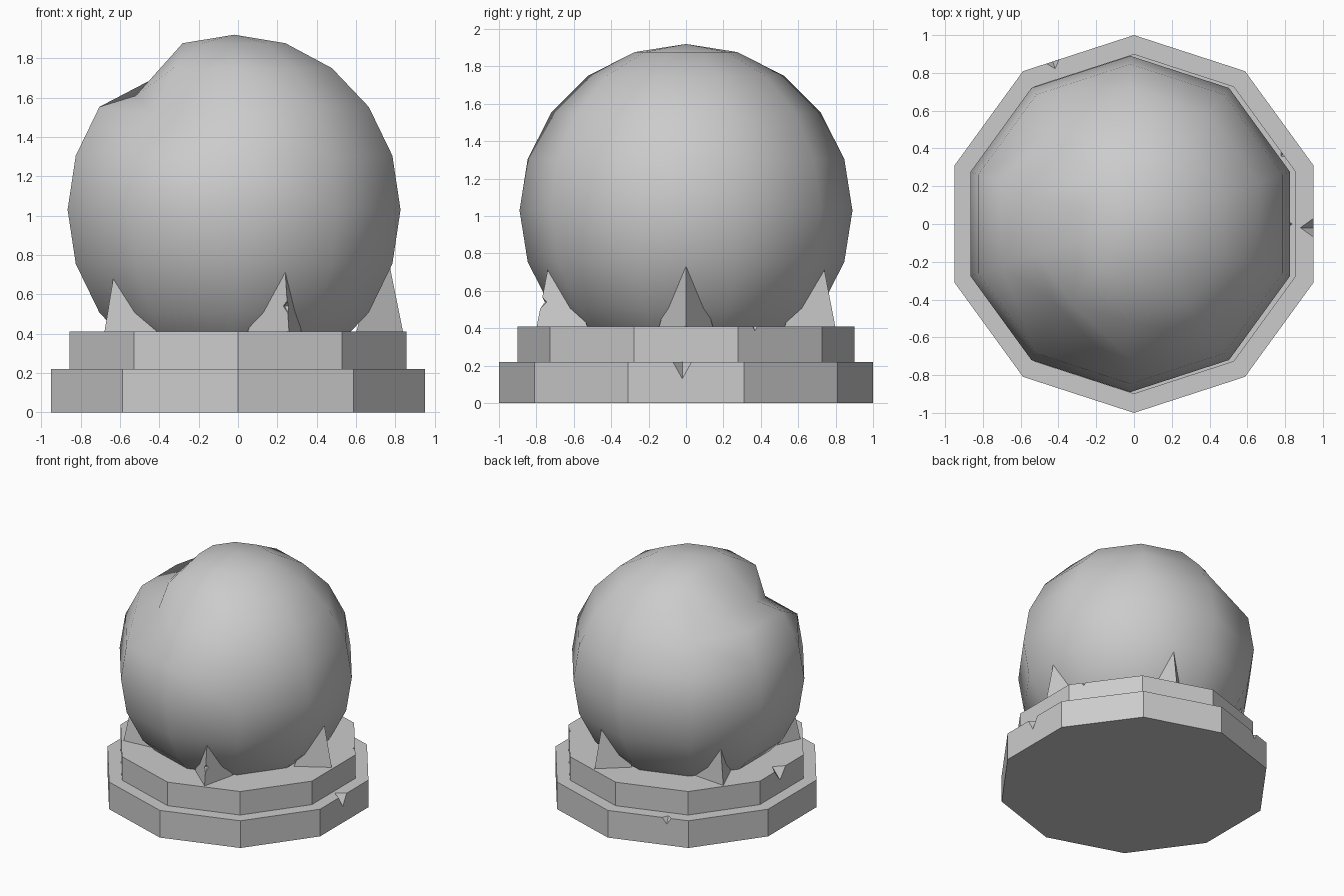
import bpy, bmesh, math
from mathutils import Matrix, Vector

if "Cube" in bpy.data.objects:
    bpy.data.objects.remove(bpy.data.objects["Cube"])


def make(name, bm):
    bmesh.ops.recalc_face_normals(bm, faces=bm.faces)
    me = bpy.data.meshes.new(name)
    bm.to_mesh(me)
    bm.free()
    ob = bpy.data.objects.new(name, me)
    bpy.context.collection.objects.link(ob)
    return ob


def align_to_y(bm):
    # turn the part so one corner points along +y
    v = max(bm.verts, key=lambda p: p.co.xy.length)
    turn = math.pi / 2 - math.atan2(v.co.y, v.co.x)
    bmesh.ops.rotate(bm, verts=bm.verts, matrix=Matrix.Rotation(turn, 3, 'Z'))


def tier(name, r, z0, z1):
    bm = bmesh.new()
    bmesh.ops.create_cone(bm, cap_ends=True, segments=10, radius1=r, radius2=r, depth=z1 - z0)
    align_to_y(bm)
    bmesh.ops.translate(bm, verts=bm.verts, vec=(0, 0, (z0 + z1) / 2))
    return make(name, bm)


def chip(ob, x, y, z, ang, inward, half, down):
    # knock a pointed notch out of an edge with an octahedral cutter
    bm = bmesh.new()
    ring = [bm.verts.new(p) for p in ((inward, 0, 0), (0, half, 0), (-inward, 0, 0), (0, -half, 0))]
    for s in (1, -1):
        tip = bm.verts.new((0, 0, s * down))
        for i in range(4):
            bm.faces.new((ring[i], ring[(i + 1) % 4], tip))
    bm.transform(Matrix.Translation((x, y, z)) @ Matrix.Rotation(math.radians(ang), 4, 'Z'))
    cutter = make("chip_cutter", bm)
    cutter.hide_render = True
    mod = ob.modifiers.new("chip", 'BOOLEAN')
    mod.operation = 'DIFFERENCE'
    mod.solver = 'EXACT'
    mod.object = cutter
    bpy.context.view_layer.objects.active = ob
    bpy.ops.object.modifier_apply(modifier=mod.name)
    bpy.data.objects.remove(cutter)


# stepped ten-sided base with chipped rims
lower = tier("lower_base", 1.0, 0, 0.22)
upper = tier("upper_base", 0.90, 0.22, 0.41)
chip(lower, 0.951, -0.02, 0.22, 0, 0.07, 0.05, 0.09)
chip(lower, -0.43, 0.86, 0.22, 108, 0.04, 0.035, 0.05)
chip(upper, 0.805, 0.38, 0.41, 36, 0.035, 0.035, 0.05)
chip(upper, -0.856, 0.02, 0.41, 180, 0.07, 0.07, 0.09)

# low-poly ball with smooth shading and a dent in the upper left
bm = bmesh.new()
bmesh.ops.create_uvsphere(bm, u_segments=10, v_segments=10, radius=0.89)
align_to_y(bm)
bmesh.ops.translate(bm, verts=bm.verts, vec=(-0.02, 0, 1.03))
dents = (
    ((-0.52, -0.16, 1.75), (-0.52, -0.16, 1.61)),
    ((-0.52, 0.16, 1.75), (-0.52, 0.16, 1.61)),
    ((-0.44, -0.58, 1.55), (-0.42, -0.42, 1.51)),
    ((-0.44, 0.58, 1.55), (-0.43, 0.50, 1.50)),
)
moves = [(min(bm.verts, key=lambda v: (v.co - Vector(a)).length), b) for a, b in dents]
for v, b in moves:
    v.co = b
for f in bm.faces:
    f.smooth = True
make("ball", bm)

# five claws gripping the ball
for i in range(5):
    bm = bmesh.new()
    vs = [bm.verts.new(p) for p in ((0.84, 0, 0.405), (0.6, 0.145, 0.405), (0.6, -0.145, 0.405), (0.74, 0, 0.90))]
    for f in ((0, 1, 2), (0, 1, 3), (1, 2, 3), (2, 0, 3)):
        bm.faces.new([vs[k] for k in f])
    bmesh.ops.rotate(bm, verts=bm.verts, matrix=Matrix.Rotation(math.radians(72 * i), 3, 'Z'))
    claw = make("claw_%d" % (i + 1), bm)
    if i == 4:
        a = math.radians(-72)
        chip(claw, 0.82 * math.cos(a), 0.82 * math.sin(a), 0.54, -72, 0.05, 0.04, 0.035)
